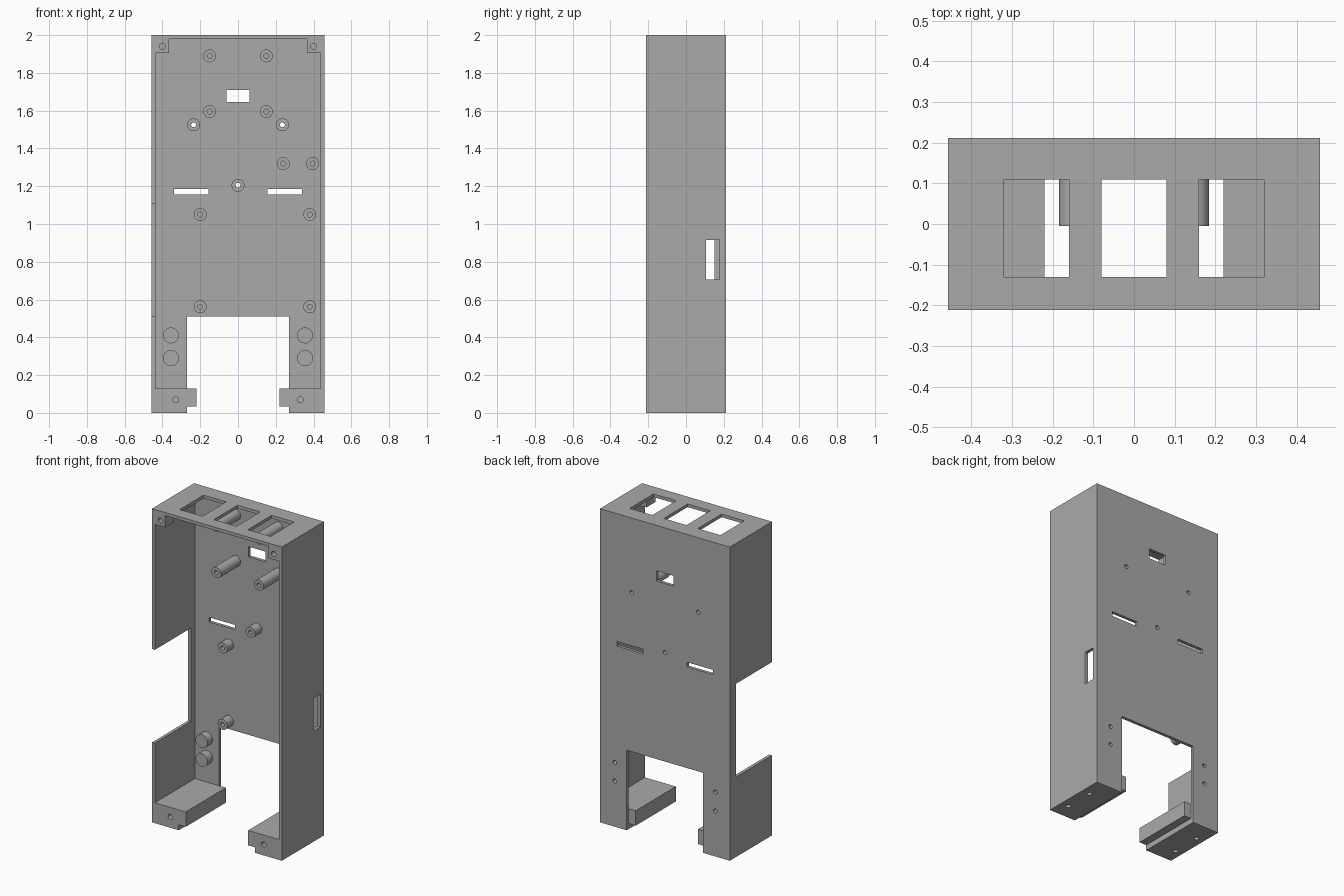
import bpy, bmesh, math
from mathutils import Matrix, Vector

cube = bpy.data.objects.get("Cube")
if cube:
    bpy.data.objects.remove(cube, do_unlink=True)

W, D, H = 0.458, 0.212, 2.0      # half width, half depth, height
T = 0.02                         # wall thickness
BACK = D - T                     # inner face of the back wall
BORE = 0.013

grey = bpy.data.materials.new("plain grey plastic")
grey.use_nodes = True
GREY = (0.4, 0.4, 0.4, 1)
grey.diffuse_color = GREY
grey.node_tree.nodes["Principled BSDF"].inputs["Base Color"].default_value = GREY


def finish(bm, name):
    bmesh.ops.recalc_face_normals(bm, faces=bm.faces)
    mesh = bpy.data.meshes.new(name)
    bm.to_mesh(mesh)
    bm.free()
    mesh.materials.append(grey)
    obj = bpy.data.objects.new(name, mesh)
    bpy.context.collection.objects.link(obj)
    return obj


def add_box(bm, x, y, z):
    """Box from (low, high) ranges; mirrored ranges may come reversed."""
    size = [abs(r[1] - r[0]) for r in (x, y, z)]
    mid = [(r[0] + r[1]) / 2 for r in (x, y, z)]
    m = Matrix.Translation(mid) @ Matrix.Diagonal((*size, 1))
    bmesh.ops.create_cube(bm, size=1, matrix=m)


def add_rod(bm, centre, axis, length, r=BORE):
    rot = Vector((0, 0, 1)).rotation_difference(Vector(axis)).to_matrix().to_4x4()
    bmesh.ops.create_cone(bm, cap_ends=True, segments=24, radius1=r, radius2=r,
                          depth=length, matrix=Matrix.Translation(centre) @ rot)


def cut(obj, bm):
    """Subtract the solids in bm from obj and bake the result."""
    cutter = finish(bm, "cutter")
    cutter.hide_render = True
    mod = obj.modifiers.new("cut", 'BOOLEAN')
    mod.operation, mod.solver, mod.object = 'DIFFERENCE', 'EXACT', cutter
    graph = bpy.context.evaluated_depsgraph_get()
    mesh = bpy.data.meshes.new_from_object(obj.evaluated_get(graph))
    obj.modifiers.clear()
    obj.data = mesh
    bpy.data.objects.remove(cutter, do_unlink=True)


def lathe(name, x, z, profile):
    """Spin (radius, y) points around an axis along y."""
    bm = bmesh.new()
    verts = [bm.verts.new((x + r, y, z)) for r, y in profile]
    edges = [bm.edges.new(p) for p in zip(verts, verts[1:])]
    bmesh.ops.spin(bm, geom=verts + edges, cent=(x, 0, z), axis=(0, 1, 0),
                   angle=math.tau, steps=32)
    bmesh.ops.remove_doubles(bm, verts=bm.verts, dist=1e-4)
    obj = finish(bm, name)
    bpy.ops.object.select_all(action='DESELECT')
    obj.select_set(True)
    bpy.context.view_layer.objects.active = obj
    bpy.ops.object.shade_smooth_by_angle(angle=math.radians(40))


# Open-fronted case with a hollow interior
bm = bmesh.new()
add_box(bm, (-W, W), (-D, D), (0, H))
case = finish(bm, "case")
bm = bmesh.new()
add_box(bm, (T - W, W - T), (-1, BACK), (-1, H - T))
cut(case, bm)

through_posts = [(-0.235, 1.525), (0.235, 1.525), (0, 1.205)]
boss_spots = [(s * 0.355, z) for s in (-1, 1) for z in (0.41, 0.29)]

# Openings in the walls
bm = bmesh.new()
wall = (BACK - 0.03, D + 0.1)
add_box(bm, (-0.27, 0.27), wall, (-0.1, 0.51))              # gap between the legs
add_box(bm, (-0.06, 0.06), wall, (1.645, 1.71))             # back window
for s in (-1, 1):
    add_box(bm, (s * 0.155, s * 0.34), wall, (1.155, 1.185))  # strap slots
for x in (-0.24, 0, 0.24):
    add_box(bm, (x - 0.08, x + 0.08), (-0.13, 0.11), (H - 0.05, H + 0.1))
add_box(bm, (-W - 0.1, -W + 0.05), (-D - 0.1, 0.15), (0.51, 1.105))
add_box(bm, (W - 0.05, W + 0.1), (0.105, 0.177), (0.705, 0.915))
for x, z in through_posts + boss_spots:
    add_rod(bm, (x, D, z), (0, 1, 0), 0.1)
cut(case, bm)

for s, side in ((-1, "right"), (1, "left")):
    # Stepped foot block with screw holes in front and underneath
    bm = bmesh.new()
    outline = [(W - T, 0), (0.27, 0), (0.27, 0.035), (0.22, 0.035),
               (0.22, 0.13), (W - T, 0.13)]
    face = bm.faces.new([bm.verts.new((s * x, -D, z)) for x, z in outline])
    ext = bmesh.ops.extrude_face_region(bm, geom=[face])["geom"]
    bmesh.ops.translate(bm, vec=(0, BACK + D, 0),
                        verts=[v for v in ext if isinstance(v, bmesh.types.BMVert)])
    foot = finish(bm, side + "_foot")
    bm = bmesh.new()
    add_rod(bm, (s * 0.33, -D, 0.07), (0, 1, 0), 0.1, 0.016)
    for y in (-0.11, 0.08):
        add_rod(bm, (s * 0.405, y, 0), (0, 0, 1), 0.1, 0.015)
    cut(foot, bm)

    # Screw block in the upper front corner
    bm = bmesh.new()
    add_box(bm, (s * 0.365, s * (W - T)), (-D, -D + 0.09), (1.905, H - T))
    block = finish(bm, side + "_corner_block")
    bm = bmesh.new()
    add_rod(bm, (s * 0.4, -D, 1.94), (0, 1, 0), 0.1, 0.016)
    cut(block, bm)

# Round posts on the back wall
R = 0.034
for x, z in through_posts:
    lathe("through_post", x, z, [(BORE, BACK), (BORE, 0.125), (R, 0.125), (R, BACK)])

long_posts = [(s * 0.15, z) for s in (-1, 1) for z in (1.89, 1.595)]
short_posts = [(0.24, 1.32), (0.395, 1.32)]
short_posts += [(x, z) for x in (-0.2, 0.38) for z in (1.05, 0.562)]
for name, spots, tip in (("long_post", long_posts, -0.005),
                         ("short_post", short_posts, 0.13)):
    for x, z in spots:
        lathe(name, x, z, [(0, tip + 0.05), (BORE, tip + 0.05), (BORE, tip),
                           (R, tip), (R, BACK)])

# Solid-tipped bosses on the legs, bored from behind
for x, z in boss_spots:
    lathe("leg_boss", x, z, [(0, 0.16), (BORE, 0.16), (BORE, BACK), (0.042, BACK),
                             (0.042, 0.14), (0, 0.14)])
